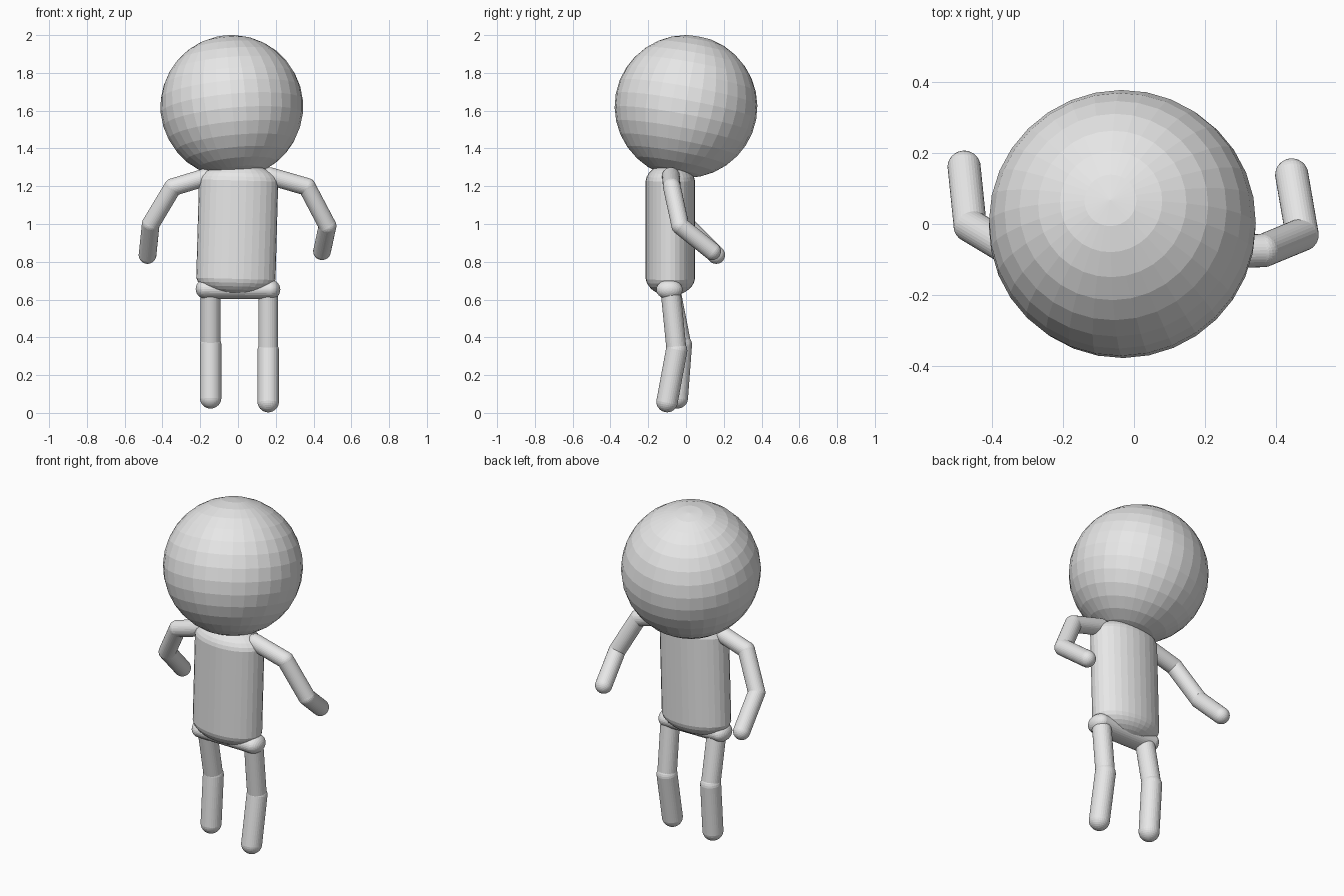
import bpy
import bmesh
from mathutils import Vector

cube = bpy.data.objects.get("Cube")
if cube:
    bpy.data.objects.remove(cube, do_unlink=True)

grey = bpy.data.materials.new("plain_grey")
grey.use_nodes = True
colour = (0.8, 0.8, 0.8, 1)
grey.diffuse_color = colour
grey.node_tree.nodes["Principled BSDF"].inputs["Base Color"].default_value = colour


def capsule(name, start, end, rx, ry=None, cap=None, rings=15):
    """Round-ended tube between two cap centres, with optional flattened section."""
    start, end = Vector(start), Vector(end)
    axis = end - start
    bm = bmesh.new()
    bmesh.ops.create_uvsphere(bm, u_segments=32, v_segments=rings, radius=1)
    for v in bm.verts:
        shift = axis.length / 2 if v.co.z > 0 else -axis.length / 2
        v.co = (v.co.x * rx, v.co.y * (ry or rx), v.co.z * (cap or rx) + shift)
    mesh = bpy.data.meshes.new(name)
    bm.to_mesh(mesh)
    bm.free()
    mesh.materials.append(grey)
    obj = bpy.data.objects.new(name, mesh)
    obj.location = (start + end) / 2
    obj.rotation_euler = Vector((0, 0, 1)).rotation_difference(axis).to_euler()
    bpy.context.collection.objects.link(obj)
    return obj


# Head: a faceted ball leaning slightly backwards
bm = bmesh.new()
bmesh.ops.create_uvsphere(bm, u_segments=32, v_segments=16, radius=0.378)
mesh = bpy.data.meshes.new("head")
bm.to_mesh(mesh)
bm.free()
mesh.materials.append(grey)
head = bpy.data.objects.new("head", mesh)
head.location = (-0.033, 0, 1.622)
head.rotation_euler = Vector((0, 0, 1)).rotation_difference(Vector((-0.09, 0.18, 0.98))).to_euler()
bpy.context.collection.objects.link(head)

# Torso and hips: flattened capsules
capsule("torso", (-0.011, -0.083, 0.72), (0.003, -0.083, 1.22), 0.211, 0.131, 0.1)
capsule("hips", (-0.172, -0.088, 0.656), (0.172, -0.088, 0.653), 0.052, 0.07, 0.052)

# Limbs: joint positions, then the segments between them
arms = {
    "right": [(-0.17, -0.08, 1.248), (-0.345, -0.075, 1.195),
              (-0.462, -0.005, 1.0), (-0.479, 0.16, 0.836)],
    "left": [(0.17, -0.08, 1.253), (0.365, -0.075, 1.197),
             (0.474, -0.03, 0.99), (0.445, 0.138, 0.856)],
}
legs = {
    "right": [(-0.145, -0.082, 0.65), (-0.145, -0.025, 0.36), (-0.145, -0.046, 0.08)],
    "left": [(0.16, -0.082, 0.65), (0.16, -0.05, 0.33), (0.16, -0.1, 0.06)],
}
for side, joints in arms.items():
    for part, a, b in zip(("shoulder", "upper_arm", "forearm"), joints, joints[1:]):
        capsule(f"{side}_{part}", a, b, 0.047)
for side, joints in legs.items():
    for part, a, b, r in zip(("thigh", "shin"), joints, joints[1:], (0.053, 0.057)):
        capsule(f"{side}_{part}", a, b, r)
